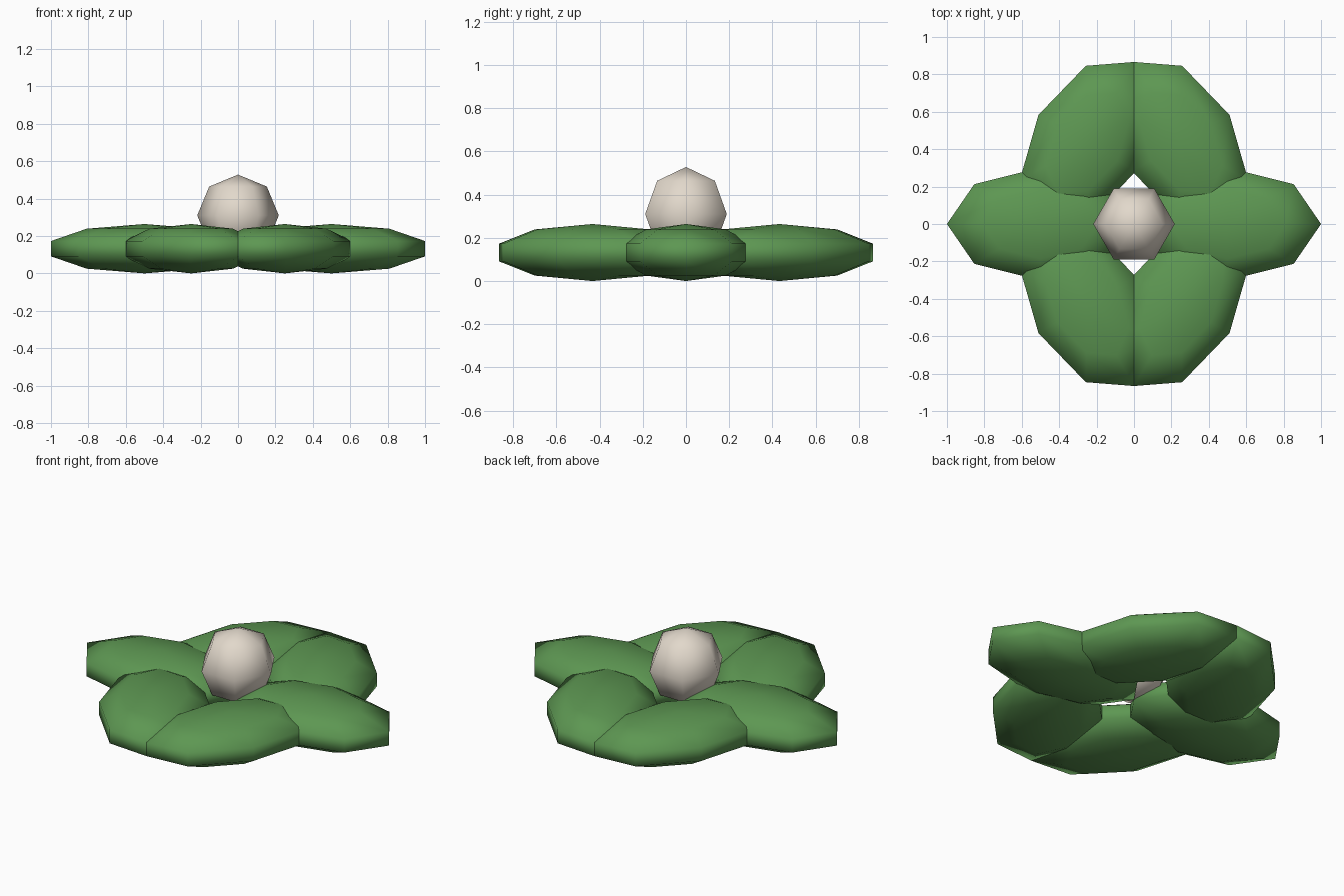
import bpy, bmesh, math
from mathutils import Matrix, Vector

if "Cube" in bpy.data.objects:
    bpy.data.objects.remove(bpy.data.objects["Cube"])


def material(name, rgb):
    mat = bpy.data.materials.new(name)
    mat.diffuse_color = (*rgb, 1)
    mat.use_nodes = True
    mat.node_tree.nodes["Principled BSDF"].inputs["Base Color"].default_value = mat.diffuse_color
    return mat


def ball(name, segments, rings, size, centre, turn, mat):
    """Smooth low-poly ellipsoid, turned about z."""
    bm = bmesh.new()
    # the first quarter turn puts a meridian on +x
    bmesh.ops.create_uvsphere(bm, u_segments=segments, v_segments=rings, radius=1,
                              matrix=Matrix.Rotation(math.pi / 2, 4, 'Z'))
    bm.transform(Matrix.Diagonal((*size, 1)))
    bm.transform(Matrix.Rotation(turn, 4, 'Z'))
    for face in bm.faces:
        face.smooth = True
    mesh = bpy.data.meshes.new(name)
    bm.to_mesh(mesh)
    bm.free()
    mesh.materials.append(mat)
    obj = bpy.data.objects.new(name, mesh)
    obj.location = Vector(centre)
    bpy.context.collection.objects.link(obj)
    return obj


green = material("leaf green", (0.11, 0.31, 0.085))
cream = material("warm cream", (0.76, 0.69, 0.60))

# Ring of six flattened leaves, each turned opposite to its place in the ring
for i in range(6):
    a = i * math.pi / 3
    ball(f"leaf_{i + 1}", 8, 5, (0.526, 0.3165, 0.132),
         (0.5 * math.cos(a), 0.5 * math.sin(a), 0.132), -a, green)

# Round bud in the middle
ball("centre_bud", 6, 4, (0.218, 0.218, 0.218), (0, 0, 0.31), 0, cream)
